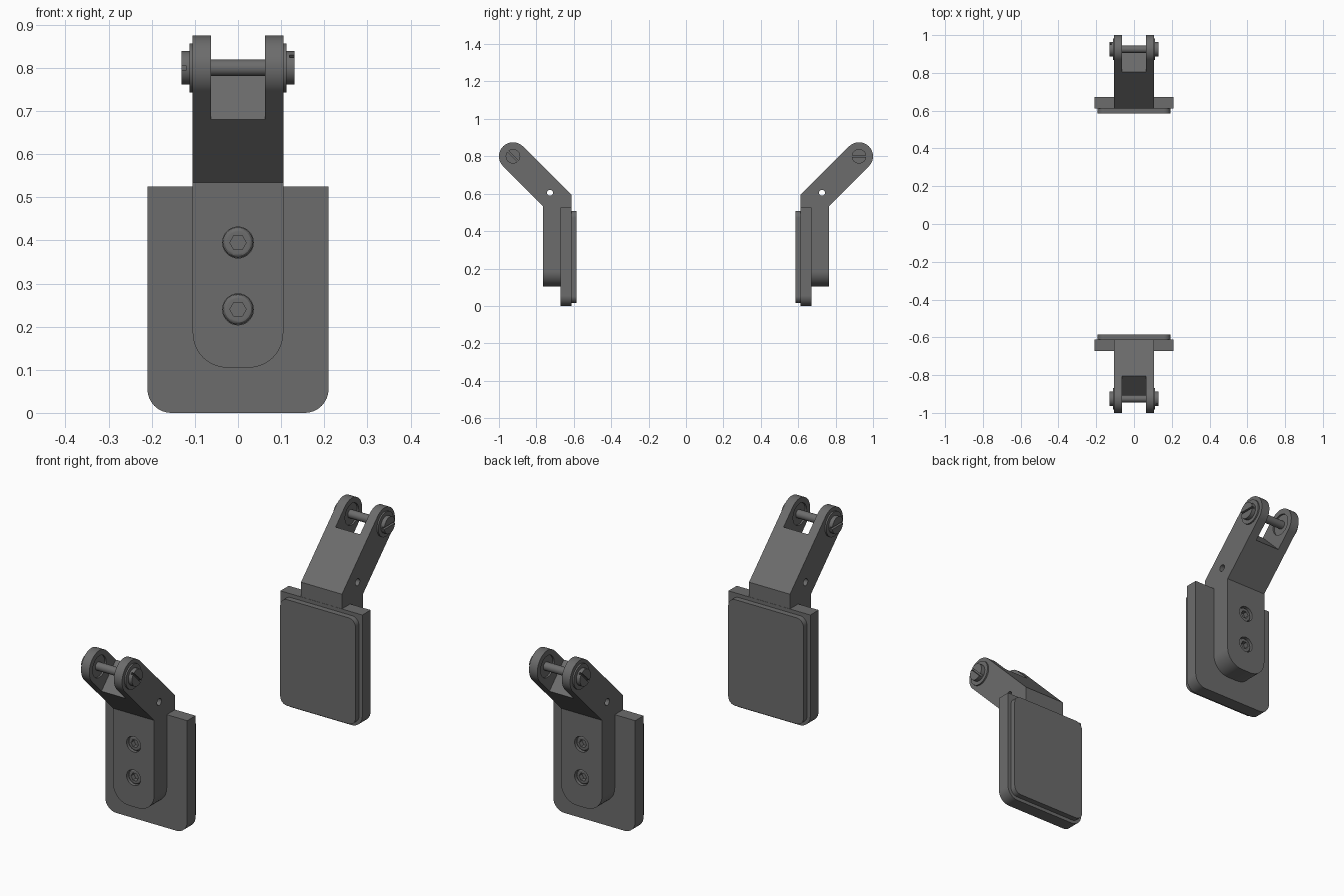
import bpy, bmesh
from math import sin, cos, pi, radians

if "Cube" in bpy.data.objects:
    bpy.data.objects.remove(bpy.data.objects["Cube"])

PIN = (-0.925, 0.80)          # pivot centre (y, z)
parts = []
dark = bpy.data.materials.new("dark_grey")
dark.diffuse_color = (0.15, 0.15, 0.15, 1)
dark.use_nodes = True
dark.node_tree.nodes["Principled BSDF"].inputs["Base Color"].default_value = dark.diffuse_color


def prism(name, pts, axis, a, b, keep=True):
    """Extrude a 2D outline along x (pts = y,z) or y (pts = x,z) from a to b."""
    bm = bmesh.new()
    place = (lambda p, t: (t, p[0], p[1])) if axis == 'x' else (lambda p, t: (p[0], t, p[1]))
    lo = [bm.verts.new(place(p, a)) for p in pts]
    hi = [bm.verts.new(place(p, b)) for p in pts]
    n = len(pts)
    bm.faces.new(lo)
    bm.faces.new(hi)
    for i in range(n):
        bm.faces.new((lo[i], lo[(i + 1) % n], hi[(i + 1) % n], hi[i]))
    bmesh.ops.recalc_face_normals(bm, faces=bm.faces)
    me = bpy.data.meshes.new(name)
    bm.to_mesh(me)
    bm.free()
    me.materials.append(dark)
    ob = bpy.data.objects.new(name, me)
    bpy.context.collection.objects.link(ob)
    if keep:
        parts.append(ob)
    return ob


def circle(c, r, n=32, start=0.0):
    return [(c[0] + r * cos(start + 2 * pi * i / n), c[1] + r * sin(start + 2 * pi * i / n)) for i in range(n)]


def bar(c, length, width, ang):
    """Rotated rectangle outline."""
    u, v = (cos(ang), sin(ang)), (-sin(ang), cos(ang))
    return [(c[0] + s * length / 2 * u[0] + t * width / 2 * v[0],
             c[1] + s * length / 2 * u[1] + t * width / 2 * v[1])
            for s, t in ((-1, -1), (1, -1), (1, 1), (-1, 1))]


def rounded(x, z0, z1, r_low, r_top, n=8):
    """Rectangle outline with separate lower and upper corner radii."""
    pts = []
    for cx, cz, r, a0 in ((x, z0, r_low, -90), (x, z1, r_top, 0), (-x, z1, r_top, 90), (-x, z0, r_low, 180)):
        if r == 0:
            pts.append((cx, cz))
            continue
        ox = cx - r if cx > 0 else cx + r
        oz = cz + r if cz == z0 else cz - r
        pts += [(ox + r * cos(radians(a0 + 90 * i / n)), oz + r * sin(radians(a0 + 90 * i / n))) for i in range(n + 1)]
    return pts


def bevel(ob, pick, offset, segments):
    bm = bmesh.new()
    bm.from_mesh(ob.data)
    edges = [e for e in bm.edges if pick(e.verts[0].co, e.verts[1].co)]
    bmesh.ops.bevel(bm, geom=edges, offset=offset, segments=segments, profile=0.5, affect='EDGES')
    bm.to_mesh(ob.data)
    bm.free()


def cut(ob, *cutters):
    bpy.context.view_layer.objects.active = ob
    for c in cutters:
        m = ob.modifiers.new("cut", 'BOOLEAN')
        m.operation, m.solver, m.object = 'DIFFERENCE', 'EXACT', c
        bpy.ops.object.modifier_apply(modifier=m.name)
        bpy.data.objects.remove(c)


# Bent arm: side profile with round end, seated on the plate
end = [(PIN[0] + 0.075 * cos(radians(a)), PIN[1] + 0.075 * sin(radians(a))) for a in range(45, 226, 10)]
profile = [(-0.672, 0.105), (-0.672, 0.515), (-0.612, 0.515), (-0.612, 0.593)] + end + [(-0.765, 0.534), (-0.765, 0.105)]
arm = prism("arm", profile, 'x', -0.105, 0.105)
bevel(arm, lambda p, q: p.z < 0.11 and q.z < 0.11 and abs(p.x - q.x) < 0.01, 0.08, 10)

# Fork gap, cross hole, bushing recesses and screw counterbores
gap = (PIN[0] - 0.054 * 0.7071, PIN[1] + 0.054 * 0.7071)
cutters = [prism("gap_cutter", bar(gap, 0.298, 0.25, radians(135)), 'x', -0.063, 0.063, False),
           prism("hole_cutter", circle((-0.727, 0.605), 0.016, 24), 'x', -0.2, 0.2, False)]
for s in (-1, 1):
    cutters.append(prism("recess_cutter", circle(PIN, 0.05), 'x', s * 0.05, s * 0.071, False))
SCREWS = (0.24, 0.395)
for z in SCREWS:
    cutters.append(prism("bore_cutter", circle((0, z), 0.036), 'y', -0.8, -0.725, False))
cut(arm, *cutters)

# Backing plate and grip pad
prism("plate", rounded(0.21, 0.0, 0.525, 0.055, 0), 'y', -0.672, -0.611)
prism("grip_pad", rounded(0.193, 0.016, 0.508, 0.035, 0.035), 'y', -0.612, -0.585)

# Hex socket screws with rounded heads
for z in SCREWS:
    head = prism("socket_screw", circle((0, z), 0.0355), 'y', -0.757, -0.72)
    bevel(head, lambda p, q: p.y < -0.75 and q.y < -0.75, 0.01, 3)
    cut(head, prism("hex_cutter", circle((0, z), 0.019, 6), 'y', -0.8, -0.735, False))

# Pivot pin, washers and slotted heads
prism("pivot_pin", circle(PIN, 0.019), 'x', -0.11, 0.11)
for s, ang in ((-1, 0), (1, radians(135))):
    prism("washer", circle(PIN, 0.057, 40), 'x', s * 0.104, s * 0.112)
    head = prism("pin_head", circle(PIN, 0.039), 'x', s * 0.111, s * 0.131)
    cut(head, prism("slot_cutter", bar(PIN, 0.12, 0.009, ang), 'x', s * 0.119, s * 0.15, False))

# Smooth shading with flat faces kept flat
bpy.ops.object.select_all(action='DESELECT')
for ob in parts:
    ob.select_set(True)
bpy.context.view_layer.objects.active = arm
bpy.ops.object.shade_smooth_by_angle(angle=radians(30))
for ob in parts:
    ob.modifiers.new("flat_faces", 'WEIGHTED_NORMAL').keep_sharp = True

# Opposite finger turned half round
for ob in parts:
    twin = ob.copy()
    twin.name = "rear_" + ob.name
    twin.rotation_euler.z = pi
    bpy.context.collection.objects.link(twin)
    ob.name = "front_" + ob.name
